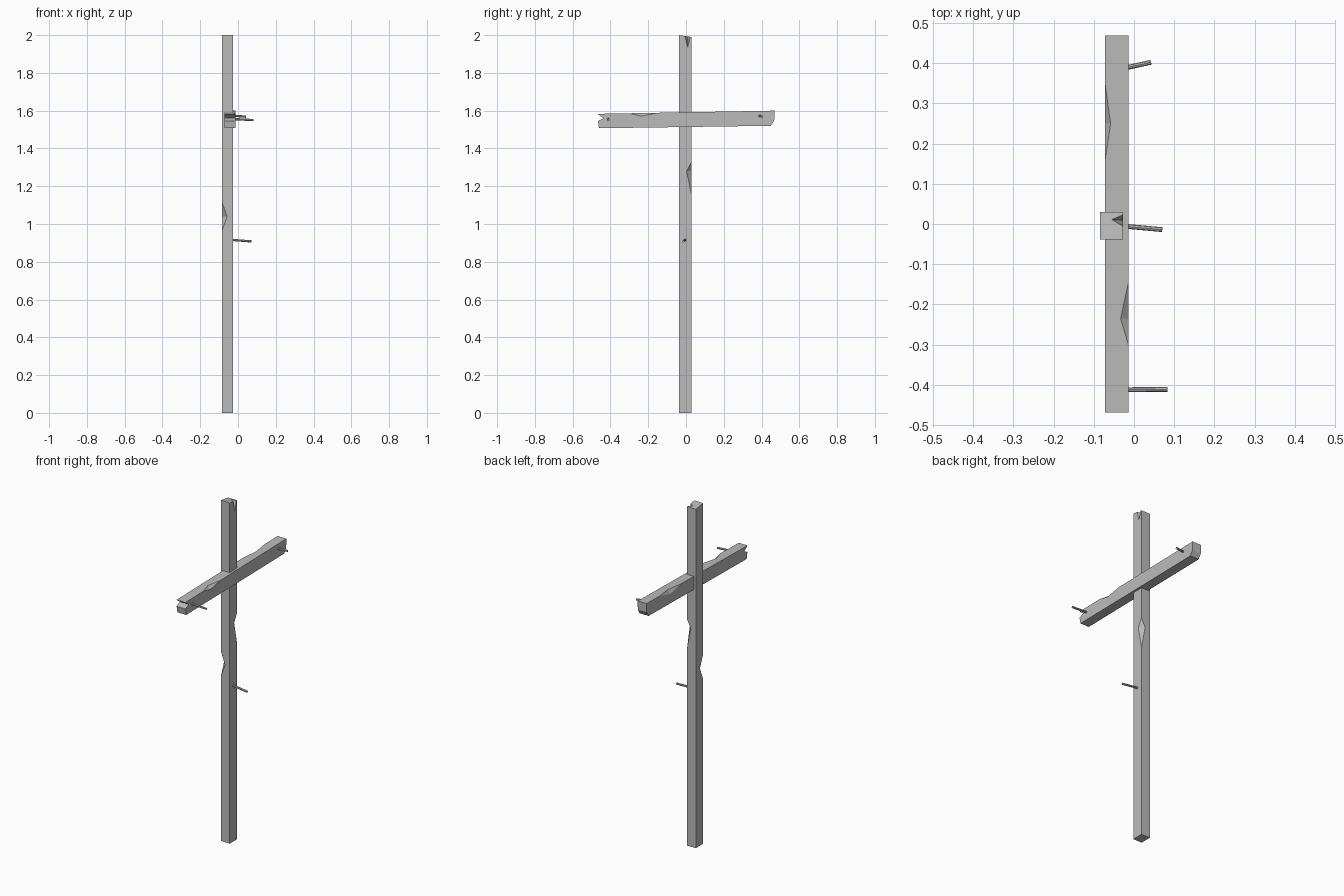
import bpy, bmesh
from mathutils import Vector

cube = bpy.data.objects.get("Cube")
if cube:
    bpy.data.objects.remove(cube)

grey = bpy.data.materials.new("plain grey")
grey.use_nodes = True
grey.diffuse_color = (0.5, 0.5, 0.5, 1)
grey.node_tree.nodes["Principled BSDF"].inputs["Base Color"].default_value = (0.5, 0.5, 0.5, 1)


def make_object(name, bm):
    bmesh.ops.recalc_face_normals(bm, faces=bm.faces)
    mesh = bpy.data.meshes.new(name)
    bm.to_mesh(mesh)
    bm.free()
    mesh.materials.append(grey)
    obj = bpy.data.objects.new(name, mesh)
    bpy.context.collection.objects.link(obj)
    return obj


def timber(name, profile, x0, x1):
    """Extrude a (y, z) side profile across x."""
    bm = bmesh.new()
    face = bm.faces.new([bm.verts.new((x0, y, z)) for y, z in profile])
    side = bmesh.ops.extrude_face_region(bm, geom=[face])["geom"]
    moved = [v for v in side if isinstance(v, bmesh.types.BMVert)]
    bmesh.ops.translate(bm, verts=moved, vec=(x1 - x0, 0, 0))
    return make_object(name, bm)


def chip(obj, ridge, ends):
    """Cut a two-facet chip whose facets meet along the ridge."""
    points = [Vector(p) for p in ridge + ends]
    mid = (points[0] + points[1]) / 2
    bm = bmesh.new()
    for p in points:
        bm.verts.new(mid + (p - mid) * 1.3)
    bmesh.ops.convex_hull(bm, input=bm.verts)
    cutter = make_object("chip_cutter", bm)
    cutter.hide_render = True
    mod = obj.modifiers.new("chip", "BOOLEAN")
    mod.operation = "DIFFERENCE"
    mod.solver = "EXACT"
    mod.object = cutter
    bpy.context.view_layer.update()
    result = obj.evaluated_get(bpy.context.evaluated_depsgraph_get())
    mesh = bpy.data.meshes.new_from_object(result)
    obj.modifiers.clear()
    obj.data = mesh
    bpy.data.objects.remove(cutter)


def nail(name, start, tip, radius=0.006):
    start, tip = Vector(start), Vector(tip)
    axis = tip - start
    bm = bmesh.new()
    bmesh.ops.create_cone(bm, cap_ends=True, segments=8, radius1=radius,
                          radius2=radius, depth=axis.length)
    turn = axis.to_track_quat("Z", "Y").to_matrix()
    bmesh.ops.rotate(bm, verts=bm.verts, matrix=turn)
    bmesh.ops.translate(bm, verts=bm.verts, vec=(start + tip) / 2)
    make_object(name, bm)


# Upright post with two chipped corners and a split top
L, R, F, B = -0.085, -0.027, -0.038, 0.030
post = timber("post", [(F, 0), (B, 0), (B, 1.99), (F, 2)], L, R)
chip(post, [(-0.057, F, 1.04), (L, -0.008, 1.04)], [(L, F, 0.965), (L, F, 1.115)])
chip(post, [(R, 0.003, 1.28), (-0.052, B, 1.28)], [(R, B, 1.15), (R, B, 1.33)])
chip(post, [(-0.056, 0.011, 1.994), (R, 0.009, 1.935)],
     [(R, -0.006, 1.996), (R, 0.023, 1.992)])

# Crossbeam, slightly tilted, with a notched front end and a bevelled back end
L, R = -0.072, -0.014
beam = timber("crossbeam", [(-0.469, 1.583), (-0.437, 1.56), (-0.467, 1.545),
                            (-0.46, 1.507), (0.449, 1.52), (0.467, 1.548),
                            (0.469, 1.6)], L, R)
chip(beam, [(-0.033, -0.235, 1.587), (R, -0.235, 1.571)],
     [(R, -0.3, 1.586), (R, -0.15, 1.588)])
chip(beam, [(-0.058, 0.25, 1.596), (L, 0.25, 1.573)],
     [(L, 0.16, 1.594), (L, 0.35, 1.598)])

# Nails
nail("front_beam_nail", (-0.03, -0.412, 1.556), (0.083, -0.411, 1.55))
nail("back_beam_nail", (-0.03, 0.386, 1.574), (0.042, 0.402, 1.568))
nail("post_nail", (-0.05, -0.003, 0.917), (0.07, -0.014, 0.908))
